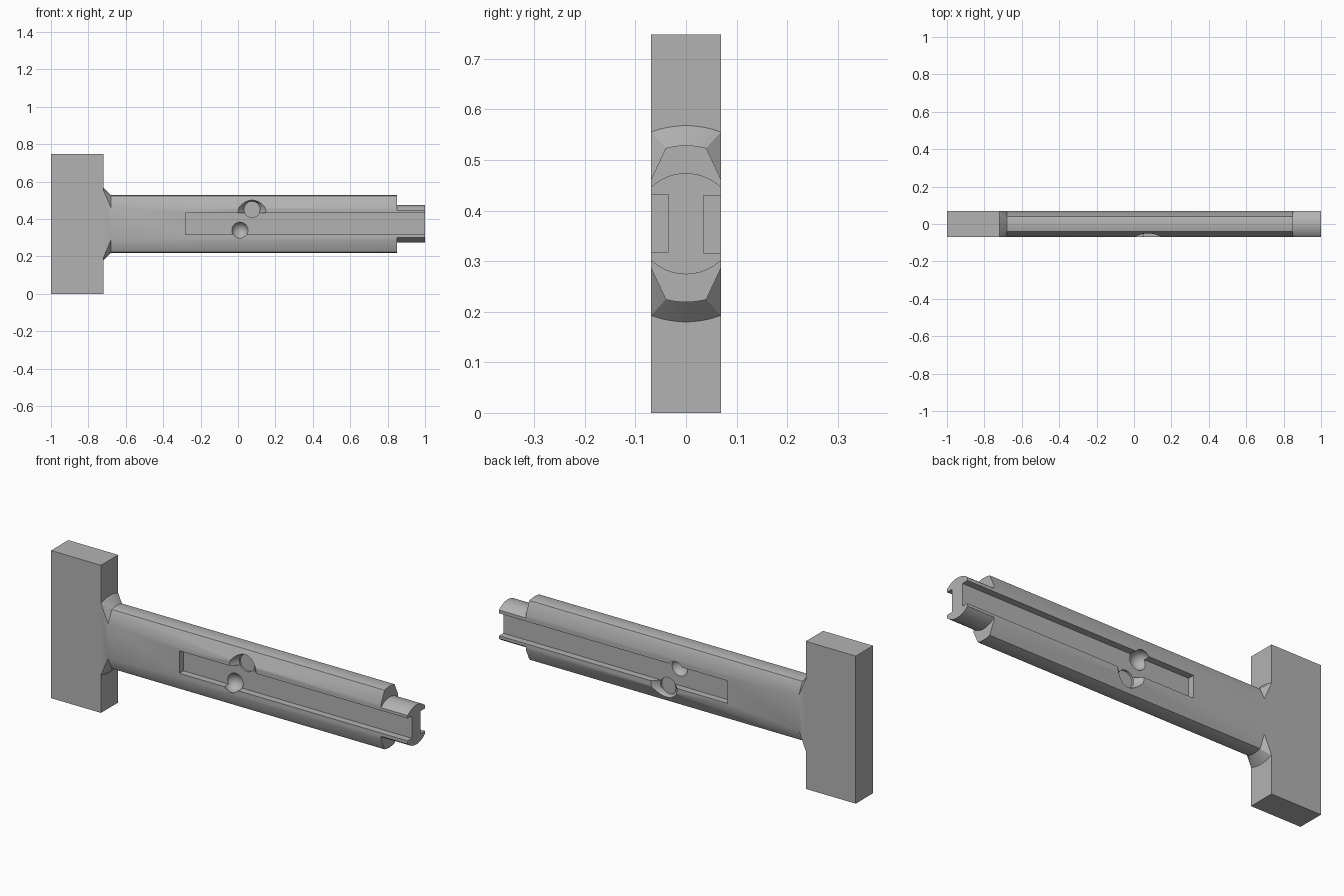
import bpy, bmesh, math

cube = bpy.data.objects.get("Cube")
if cube:
    bpy.data.objects.remove(cube, do_unlink=True)

MID = 0.374      # height of the shaft axis
HALF = 0.069     # half thickness of the whole tool

grey = bpy.data.materials.new("plain grey")
grey.use_nodes = True
colour = (0.45, 0.45, 0.45, 1)
grey.diffuse_color = colour
grey.node_tree.nodes["Principled BSDF"].inputs["Base Color"].default_value = colour


def loft(name, rings):
    """Closed solid through rings of equal length."""
    bm = bmesh.new()
    loops = [[bm.verts.new(p) for p in ring] for ring in rings]
    n = len(loops[0])
    for a, b in zip(loops, loops[1:]):
        for i in range(n):
            j = (i + 1) % n
            bm.faces.new((a[i], a[j], b[j], b[i]))
    bm.faces.new(loops[0])
    bm.faces.new(loops[-1])
    bmesh.ops.recalc_face_normals(bm, faces=bm.faces)
    mesh = bpy.data.meshes.new(name)
    bm.to_mesh(mesh)
    bm.free()
    mesh.materials.append(grey)
    obj = bpy.data.objects.new(name, mesh)
    bpy.context.collection.objects.link(obj)
    return obj


def box(name, x0, x1, y0, y1, z0, z1):
    ring = [(y0, z0), (y1, z0), (y1, z1), (y0, z1)]
    return loft(name, [[(x, y, z) for y, z in ring] for x in (x0, x1)])


def section(x, radius, half_width, shoulder):
    """Domed top and bottom, with a shoulder point on each flat side."""
    reach = math.asin(half_width / radius)
    steps = 16
    top = [(HALF, shoulder)]
    for i in range(steps + 1):
        a = reach * (1 - 2 * i / steps)
        top.append((radius * math.sin(a), radius * math.cos(a)))
    top.append((-HALF, shoulder))
    return [(x, y, MID + z) for y, z in top] + [(x, -y, MID - z) for y, z in top]


def circle(x, y, z, r):
    return [(x + r * math.cos(a), y, z + r * math.sin(a))
            for a in (math.tau * i / 48 for i in range(48))]


def ball(x, y, z, r):
    rings = []
    for i in range(1, 24):
        a = math.pi * i / 24
        rings.append(circle(x, y - r * math.cos(a), z, r * math.sin(a)))
    return loft("dimple_cutter", rings)


def turned(obj):
    """Half turn about the shaft axis, for the cutters of the back."""
    for v in obj.data.vertices:
        v.co.y = -v.co.y
        v.co.z = 2 * MID - v.co.z
    return obj


def combine(target, tool, operation):
    mod = target.modifiers.new(operation, 'BOOLEAN')
    mod.operation = operation
    mod.solver = 'EXACT'
    mod.object = tool
    bpy.context.view_layer.objects.active = target
    bpy.ops.object.modifier_apply(modifier=mod.name)
    bpy.data.objects.remove(tool, do_unlink=True)


# Block head
mallet = box("mallet", -1, -0.72, -HALF, HALF, 0, 0.748)

# Flared neck and chamfered shaft
shaft = loft("shaft", [section(-0.76, 0.194, HALF, 0.181),
                       section(-0.72, 0.194, HALF, 0.181),
                       section(-0.68, 0.155, 0.04, 0.088),
                       section(0.85, 0.155, 0.04, 0.088)])

# Round tenon at the end
tenon = loft("tenon", [section(x, 0.1, HALF, 0.05) for x in (0.8, 1)])
combine(shaft, tenon, 'UNION')
combine(mallet, shaft, 'UNION')


def slot():
    return box("slot_cutter", -0.28, 1.1, -0.1, -0.035, 0.318, 0.432)


def countersink():
    return loft("countersink_cutter", [circle(0.075, -0.075, 0.432, 0.08),
                                       circle(0.075, -0.036, 0.452, 0.043),
                                       circle(0.075, -0.025, 0.452, 0.043)])


def dimple():
    return ball(0.01, -0.05, 0.34, 0.046)


# Slot, countersunk hole and round dimple on both faces
for make in (slot, countersink, dimple):
    combine(mallet, make(), 'DIFFERENCE')
    combine(mallet, turned(make()), 'DIFFERENCE')

# Smooth domes, crisp edges
for o in bpy.context.selected_objects:
    o.select_set(False)
mallet.select_set(True)
bpy.context.view_layer.objects.active = mallet
bpy.ops.object.shade_smooth_by_angle(angle=math.radians(30))
